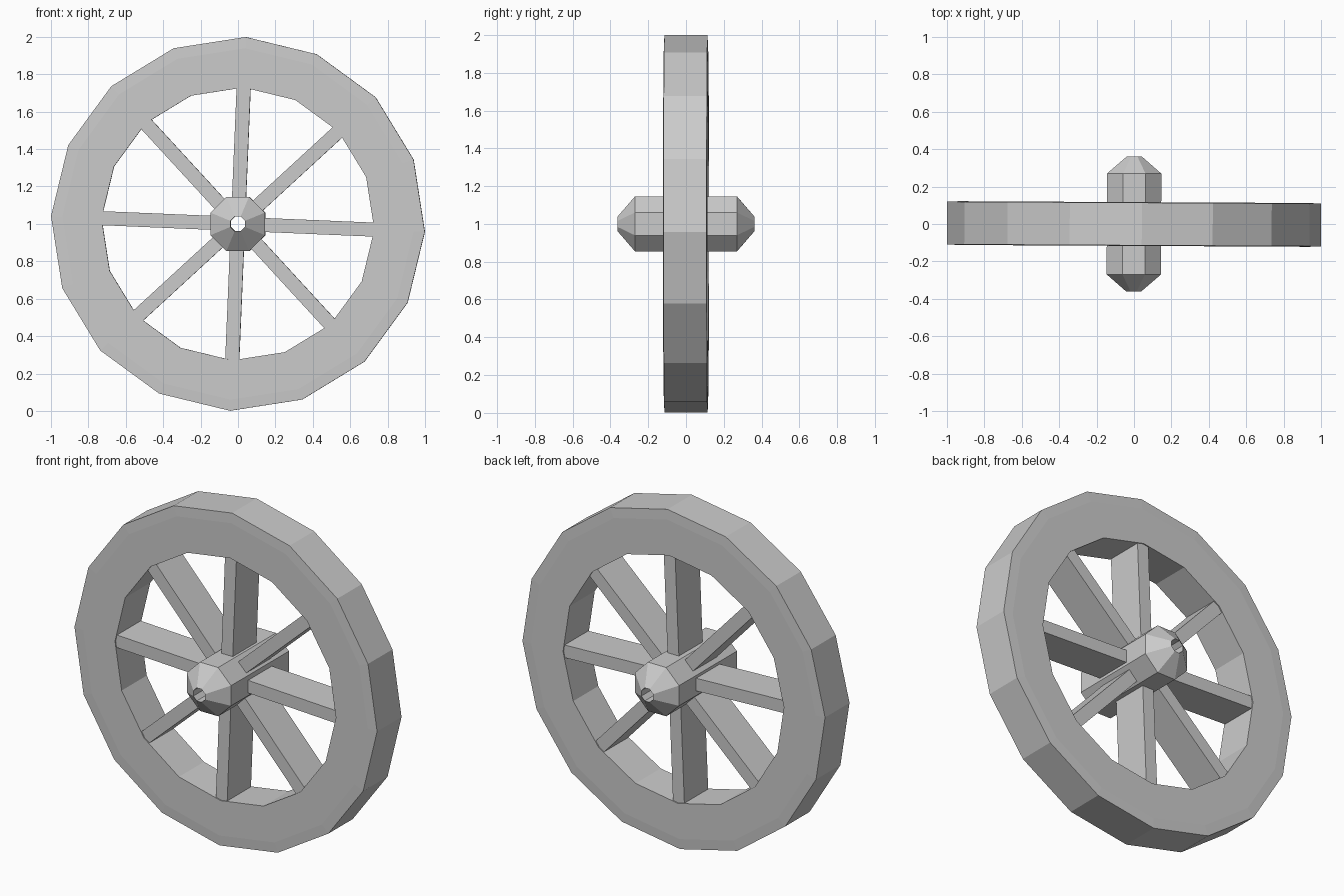
import bpy, bmesh
from math import sin, cos, pi, radians

cube = bpy.data.objects.get("Cube")
if cube:
    bpy.data.objects.remove(cube, do_unlink=True)

GREY = (0.6, 0.6, 0.6, 1)
mat = bpy.data.materials.new("light grey")
mat.use_nodes = True
mat.diffuse_color = GREY
mat.node_tree.nodes["Principled BSDF"].inputs["Base Color"].default_value = GREY

TURN = radians(2.4)     # slight roll of the wheel about its axle
YAW = radians(-0.3)


def finish(name, bm):
    """Turn a bmesh centred on the axle into a placed, coloured object."""
    bmesh.ops.recalc_face_normals(bm, faces=bm.faces)
    mesh = bpy.data.meshes.new(name)
    bm.to_mesh(mesh)
    bm.free()
    mesh.materials.append(mat)
    obj = bpy.data.objects.new(name, mesh)
    obj.location = (0, 0, 1)
    obj.rotation_euler = (0, 0, YAW)
    bpy.context.collection.objects.link(obj)
    return obj


def lathe(name, profile, sides, start):
    """Sweep a closed (radius, y) profile around the y axis."""
    bm = bmesh.new()
    rings = []
    for i in range(sides):
        a = start + 2 * pi * i / sides
        rings.append([bm.verts.new((r * sin(a), y, r * cos(a))) for r, y in profile])
    n = len(profile)
    for i in range(sides):
        p, q = rings[i], rings[(i + 1) % sides]
        for j in range(n):
            k = (j + 1) % n
            bm.faces.new((p[j], p[k], q[k], q[j]))
    return finish(name, bm)


# Sixteen-sided rim with very slightly raised side faces
lathe("rim", [(1.0, -0.114), (0.94, -0.117), (0.73, -0.117),
              (0.73, 0.117), (0.94, 0.117), (1.0, 0.114)], 16, TURN)

# Eight-sided hub with tapered ends and a hole through the axle
lathe("hub", [(0.042, -0.362), (0.157, -0.27),
              (0.157, 0.27), (0.042, 0.362)], 8, pi / 8)


# Eight flat spokes from hub to rim
def spoke(index):
    a = TURN + index * pi / 4
    bm = bmesh.new()
    bmesh.ops.create_cube(bm, size=1)
    for v in bm.verts:
        across, along = v.co.x * 0.075, 0.43 + v.co.z * 0.62
        v.co = (along * sin(a) + across * cos(a), v.co.y * 0.222,
                along * cos(a) - across * sin(a))
    finish(f"spoke_{index + 1}", bm)


for i in range(8):
    spoke(i)
